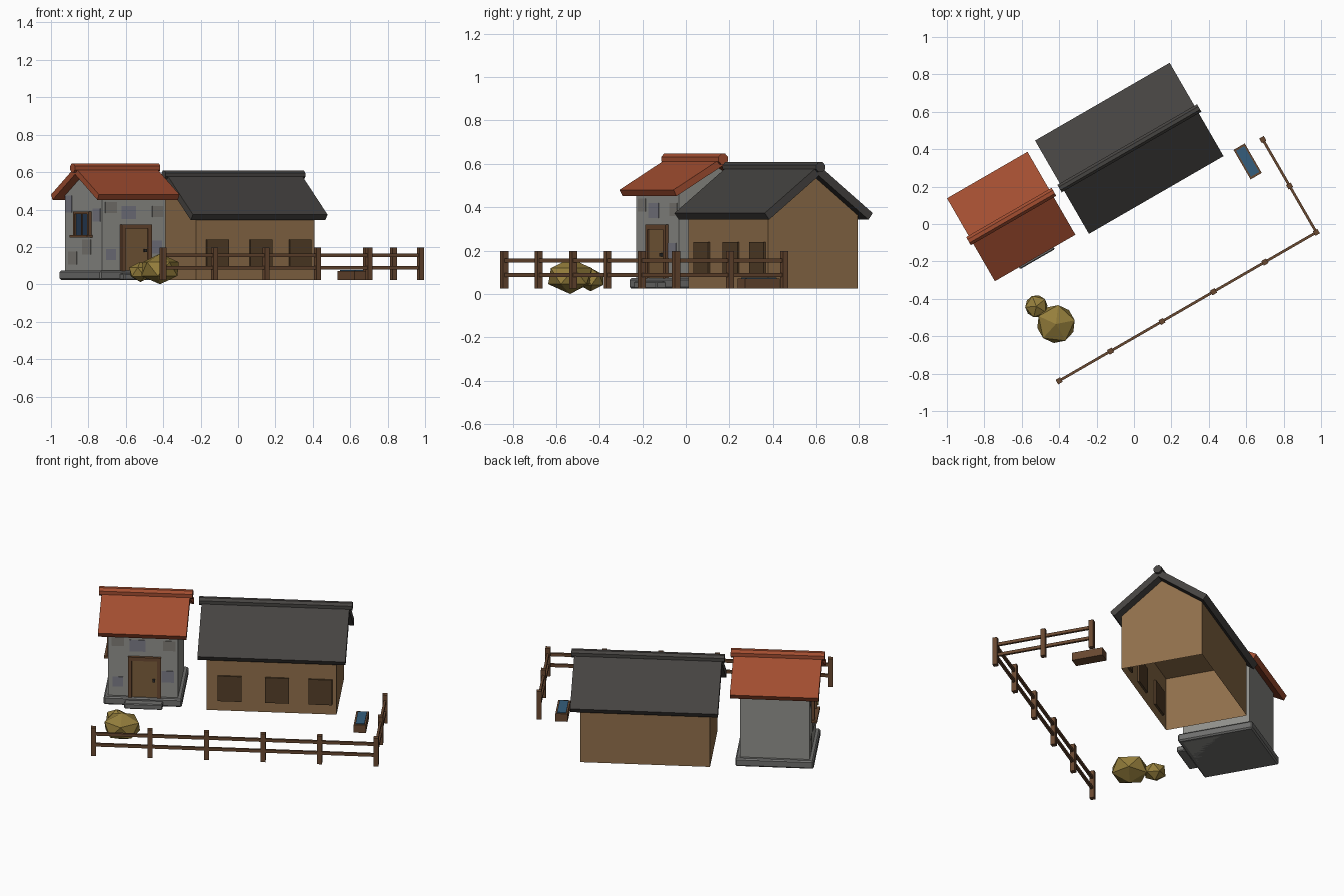
import bpy, bmesh, math
from mathutils import Matrix, Vector

if "Cube" in bpy.data.objects:
    bpy.data.objects.remove(bpy.data.objects["Cube"])

TURN = Matrix.Rotation(math.radians(30), 4, 'Z')   # whole yard is turned 30 degrees
G = 0.024                                          # ground level of buildings
MID = 0.363                                        # shared ridge line (local y)


def mat(name, rgb):
    m = bpy.data.materials.new(name)
    m.diffuse_color = (*rgb, 1)
    m.use_nodes = True
    m.node_tree.nodes["Principled BSDF"].inputs["Base Color"].default_value = m.diffuse_color
    return m


RED = mat("red_tile", (0.36, 0.075, 0.03))
SLATE = mat("slate", (0.06, 0.056, 0.052))
TAN = mat("tan_wall", (0.28, 0.16, 0.07))
PANEL = mat("dark_panel", (0.09, 0.05, 0.022))
STONE = mat("stone", (0.28, 0.28, 0.26))
BASE = mat("base_stone", (0.16, 0.16, 0.155))
PATCH_A = mat("patch_blue", (0.20, 0.20, 0.24))
PATCH_B = mat("patch_warm", (0.21, 0.20, 0.18))
WOOD = mat("wood", (0.14, 0.065, 0.03))
DOOR = mat("door_wood", (0.2, 0.11, 0.045))
DARK = mat("dark_metal", (0.03, 0.03, 0.03))
GLASS = mat("glass", (0.02, 0.045, 0.09))
WATER = mat("water", (0.035, 0.11, 0.2))
LEAF = mat("dry_leaf", (0.3, 0.21, 0.045))


def finish(name, bm, material):
    bmesh.ops.recalc_face_normals(bm, faces=bm.faces)
    bm.transform(TURN)
    me = bpy.data.meshes.new(name)
    bm.to_mesh(me)
    bm.free()
    me.materials.append(material)
    ob = bpy.data.objects.new(name, me)
    bpy.context.collection.objects.link(ob)
    return ob


def box(name, x, y, z, material, bevel=0):
    """Box from (min, max) ranges in the yard's local frame."""
    bm = bmesh.new()
    bmesh.ops.create_cube(bm, size=1)
    for v in bm.verts:
        v.co = Vector([(r[0] + r[1]) / 2 + c * (r[1] - r[0]) for r, c in zip((x, y, z), v.co)])
    if bevel:
        bmesh.ops.bevel(bm, geom=bm.edges[:], offset=bevel, segments=1, affect='EDGES')
    return finish(name, bm, material)


def prism(name, profile, x0, x1, material, open_bottom=False, ceiling=None):
    """Extrude a (y, z) profile along local x."""
    bm = bmesh.new()
    a = [bm.verts.new((x0, y, z)) for y, z in profile]
    b = [bm.verts.new((x1, y, z)) for y, z in profile]
    bm.faces.new(a)
    bm.faces.new(b[::-1])
    n = len(a)
    for i in range(1 if open_bottom else 0, n):
        j = (i + 1) % n
        bm.faces.new((a[i], a[j], b[j], b[i]))
    if ceiling:
        y0, y1, z = ceiling
        bm.faces.new([bm.verts.new(c) for c in
                      ((x0, y0, z), (x0, y1, z), (x1, y1, z), (x1, y0, z))])
    return finish(name, bm, material)


def house_walls(name, x0, x1, half, eave, peak, material, **kw):
    prof = [(MID - half, G), (MID + half, G), (MID + half, eave), (MID, peak), (MID - half, eave)]
    return prism(name, prof, x0, x1, material, **kw)


def gable_roof(name, x0, x1, half, z_eave, z_peak, thick, material):
    """Chevron slab with square-cut eaves."""
    d = Vector((half, z_eave - z_peak)).normalized()
    ox, oz = thick * d.y, -thick * d.x          # inward normal on the +y side
    drop = thick / d.x
    prof = [(MID - half, z_eave), (MID, z_peak), (MID + half, z_eave),
            (MID + half + ox, z_eave + oz), (MID, z_peak - drop), (MID - half - ox, z_eave + oz)]
    return prism(name, prof, x0, x1, material)


def ridge(name, x0, x1, z, r, material):
    prof = [(MID + r * math.cos(math.tau * (i + .5) / 8), z + r * math.sin(math.tau * (i + .5) / 8))
            for i in range(8)]
    return prism(name, prof, x0, x1, material)


# Barn: open underneath, with a ceiling at eave height
house_walls("barn_walls", -0.188, 0.543, 0.24, 0.362, 0.548, TAN,
            open_bottom=True, ceiling=(MID - 0.24, MID + 0.24, 0.355))
gable_roof("barn_roof", -0.235, 0.596, 0.288, 0.373, 0.593, 0.038, SLATE)
ridge("barn_ridge", -0.25, 0.612, 0.585, 0.025, SLATE)
for i, u in enumerate((-0.058, 0.21, 0.452)):
    box(f"barn_panel_{i}", (u - 0.067, u + 0.067), (0.113, 0.135), (0.085, 0.24), PANEL)

# Cottage shell
box("cottage_base", (-0.768, -0.328), (0.141, 0.585), (G, 0.073), BASE, 0.008)
house_walls("cottage_walls", -0.744, -0.352, 0.198, 0.475, 0.588, STONE)
gable_roof("cottage_roof", -0.797, -0.30, 0.256, 0.48, 0.626, 0.033, RED)
ridge("cottage_ridge", -0.812, -0.285, 0.622, 0.027, RED)
box("door_step", (-0.648, -0.434), (0.095, 0.15), (G, 0.057), BASE, 0.005)

# Door in the front wall
for s, u in (("left", -0.632), ("right", -0.469)):
    box(f"door_post_{s}", (u, u + 0.022), (0.148, 0.17), (0.07, 0.32), WOOD)
box("door_lintel", (-0.632, -0.447), (0.148, 0.17), (0.298, 0.32), WOOD)
box("door", (-0.611, -0.468), (0.155, 0.17), (0.07, 0.299), DOOR)
box("door_handle", (-0.494, -0.479), (0.143, 0.157), (0.172, 0.188), DARK)

# Window in the left gable wall
box("window_pane", (-0.752, -0.74), (0.29, 0.436), (0.265, 0.38), GLASS)
for s, v in (("front", 0.28), ("back", 0.43)):
    box(f"window_side_{s}", (-0.762, -0.74), (v, v + 0.016), (0.262, 0.39), WOOD)
box("window_head", (-0.762, -0.74), (0.28, 0.446), (0.376, 0.39), WOOD)
box("window_bar", (-0.757, -0.74), (0.358, 0.368), (0.265, 0.38), WOOD)
box("window_sill", (-0.776, -0.74), (0.268, 0.458), (0.25, 0.265), WOOD)

# Stone patches, slightly proud of the walls
for i, (u, z, w, h) in enumerate(((-0.58, 0.385, 0.09, 0.07), (-0.69, 0.41, 0.07, 0.06),
                                  (-0.41, 0.2, 0.07, 0.07), (-0.40, 0.39, 0.07, 0.06),
                                  (-0.69, 0.16, 0.06, 0.06))):
    box(f"front_stone_{i}", (u - w / 2, u + w / 2), (0.162, 0.17),
        (z - h / 2, z + h / 2), (PATCH_A, PATCH_B)[i % 2])
for i, (v, z, w, h) in enumerate(((0.52, 0.43, 0.07, 0.09), (0.33, 0.2, 0.09, 0.08),
                                  (0.22, 0.37, 0.08, 0.07), (0.48, 0.14, 0.09, 0.07))):
    box(f"side_stone_{i}", (-0.747, -0.74), (v - w / 2, v + w / 2),
        (z - h / 2, z + h / 2), (PATCH_A, PATCH_B)[i % 2])

# Fence: long front run and short right-hand run
FV, FU0, FU1 = -0.526, -0.766, 0.822
posts = [(FU0 + (FU1 - FU0) * i / 5, FV) for i in range(6)] + [(FU1, -0.24), (FU1, 0.047)]
for i, (u, v) in enumerate(posts):
    box(f"fence_post_{i}", (u - 0.014, u + 0.014), (v - 0.014, v + 0.014), (G, 0.197), WOOD)
for i, z in enumerate((0.088, 0.155)):
    box(f"front_rail_{i}", (FU0, FU1), (FV - 0.007, FV + 0.007), (z - 0.009, z + 0.009), WOOD)
    box(f"side_rail_{i}", (FU1 - 0.007, FU1 + 0.007), (FV, 0.047), (z - 0.009, z + 0.009), WOOD)

# Water trough
box("trough", (0.659, 0.728), (-0.105, 0.077), (G, 0.072), WOOD)
box("trough_water", (0.668, 0.719), (-0.094, 0.066), (0.06, 0.076), WATER)

# Faceted bushes, dipping below the ground line
for name, x, y, z, r, h, a in (("big_bush", -0.417, -0.535, 0.082, 0.114, 0.082, 0.2),
                               ("small_bush", -0.522, -0.44, 0.066, 0.067, 0.054, 0.7)):
    bm = bmesh.new()
    bmesh.ops.create_icosphere(bm, subdivisions=1, radius=1)
    bm.transform(TURN.inverted() @ Matrix.Translation((x, y, z))
                 @ Matrix.Rotation(a, 4, 'Z') @ Matrix.Diagonal((r, r, h, 1)))
    finish(name, bm, LEAF)
